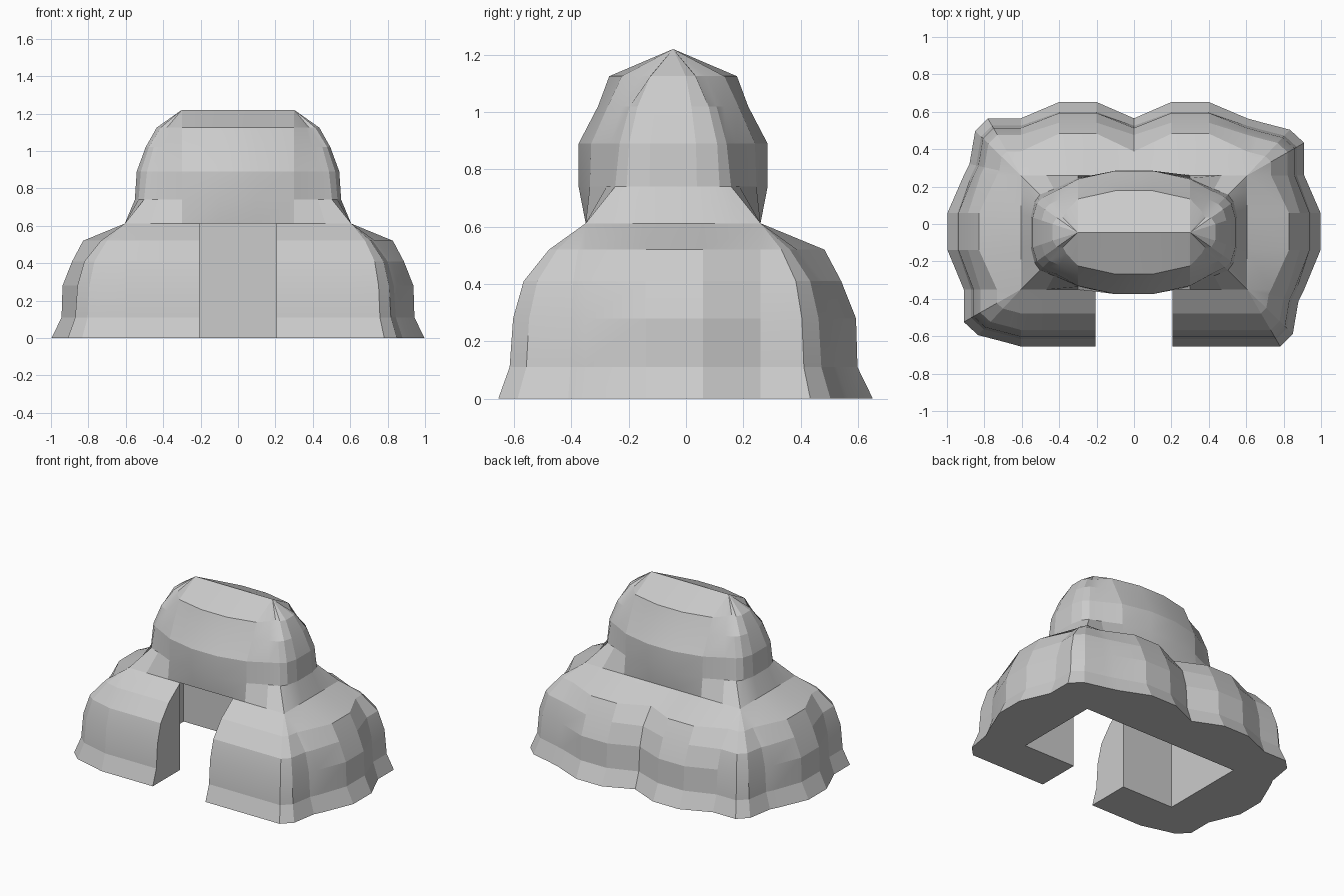
import bpy, bmesh, math

if "Cube" in bpy.data.objects:
    bpy.data.objects.remove(bpy.data.objects["Cube"])

D = 0.305      # depth of one sloped band
CY = -0.045    # centre line of the upper mound
EX, EB, EF = 0.605, 0.26, -0.35   # inner room: half width, back, front

# Station: (edge x, edge y, outward x, outward y, bulge weight)
def point(st, level):
    ex, ey, dx, dy, w = st
    z, s, b = level
    r = D * s + w * b
    return (ex + dx * r, ey + dy * r, z)


def finish(bm, name):
    bmesh.ops.remove_doubles(bm, verts=bm.verts, dist=0.0005)
    bmesh.ops.dissolve_degenerate(bm, edges=bm.edges, dist=0.0005)
    bmesh.ops.recalc_face_normals(bm, faces=bm.faces)
    me = bpy.data.meshes.new(name)
    bm.to_mesh(me)
    bm.free()
    ob = bpy.data.objects.new(name, me)
    bpy.context.collection.objects.link(ob)
    bpy.ops.object.select_all(action='DESELECT')
    bpy.context.view_layer.objects.active = ob
    ob.select_set(True)
    bpy.ops.object.shade_smooth_by_angle(angle=math.radians(13))
    return ob


def skin(bm, rows, close_rows, close_profile):
    n, m = len(rows), len(rows[0])
    for i in range(n if close_rows else n - 1):
        a, b = rows[i], rows[(i + 1) % n]
        for k in range(m if close_profile else m - 1):
            j = (k + 1) % m
            bm.faces.new((a[k], b[k], b[j], a[j]))


# Lower mound: U-shaped wall around the room, open at the front
corner_a = [(0.90, 0.2), (0.80, 0.78), (0.58, 1.0)]
corner_b = [(1.0, 0.57), (0.75, 0.80), (0.25, 0.93)]


def corner(sx, sy, pattern):
    return [(sx * EX, EB if sy > 0 else EF, sx * x, sy * y, 0) for x, y in pattern]


def side(sx):
    return [(sx * EX, y, sx, 0, w) for y, w in
            ((EF, 0), (-0.14, 1), (0.06, 1), (EB, 0))]


path = [(0.205, EF, 0, -1, 0), (0.4, EF, 0, -1, 0), (EX, EF, 0, -1, 0)]
path += corner(1, -1, corner_a)[::-1] + side(1) + corner(1, 1, corner_b)
path += [(x, EB, 0, 1, w) for x, w in
         ((EX, 0), (0.4, 1), (0.2, 1), (0, 0), (-0.2, 1), (-0.4, 1), (-EX, 0))]
path += corner(-1, 1, corner_a)[::-1] + side(-1)[::-1] + corner(-1, -1, corner_b)
path += [(-EX, EF, 0, -1, 0), (-0.4, EF, 0, -1, 0), (-0.205, EF, 0, -1, 0)]

low = [(0, 1, 0.087), (0.11, 0.87, 0.073), (0.28, 0.83, 0.08),
       (0.41, 0.71, 0.065), (0.52, 0.42, 0.095), (0.612, 0, 0)]
bm = bmesh.new()
rows = [[bm.verts.new(point(st, lv)) for lv in low + [(0, 0, 0)]] for st in path]
skin(bm, rows, False, True)
bm.faces.new(rows[0])
bm.faces.new(rows[-1])
finish(bm, "lower_mound_wall")

# Upper mound: same band wrapped round a short ridge
high = [(0.612, 1, 0), (0.74, 0.76, 0.098), (0.89, 0.72, 0.11),
        (1.02, 0.58, 0.085), (1.125, 0.37, 0.11), (1.22, 0, 0)]
quarter = [(0.1, 0, 1, 1), (0.3, 0, 1, 0.6), (0.3, 0.55, 1, 0),
           (0.3, 1, 1, -0.3), (0.3, 1, 0.7, 0), (0.3, 1, 0.33, 0.2)]
ring = []
for sx, sy, order in ((1, -1, 1), (1, 1, -1), (-1, 1, 1), (-1, -1, -1)):
    ring += [(sx * x, CY, sx * dx, sy * dy, w) for x, dx, dy, w in quarter[::order]]
bm = bmesh.new()
rows = [[bm.verts.new(point(st, lv)) for lv in high] for st in ring]
skin(bm, rows, True, False)
bm.faces.new([r[0] for r in rows])
finish(bm, "upper_mound")
